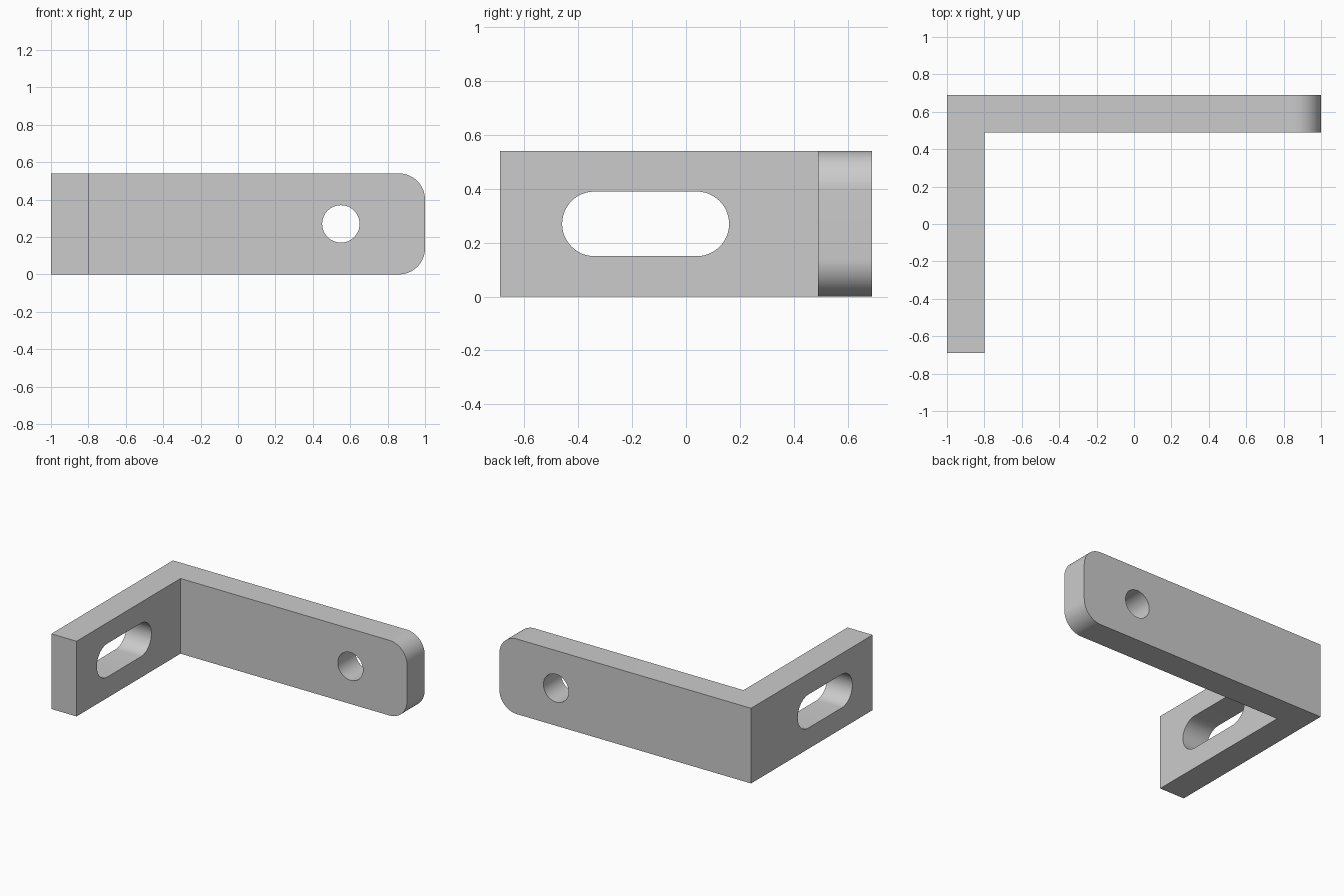
import bpy
import bmesh
from math import cos, sin, pi, radians
from mathutils import Vector

LENGTH, DEPTH, HEIGHT, THICK = 2.0, 1.38, 0.54, 0.2
CORNER = 0.14
MID = HEIGHT / 2

if "Cube" in bpy.data.objects:
    bpy.data.objects.remove(bpy.data.objects["Cube"], do_unlink=True)

# Plain grey metal
grey = bpy.data.materials.new("grey_metal")
colour = (0.6, 0.6, 0.6, 1)
grey.use_nodes = True
grey.diffuse_color = colour
grey.node_tree.nodes["Principled BSDF"].inputs["Base Color"].default_value = colour


def prism(name, outline, direction, round_ends=False):
    """Extrude a closed outline, optionally rounding the far +x upright corners."""
    bm = bmesh.new()
    face = bm.faces.new([bm.verts.new(p) for p in outline])
    new = bmesh.ops.extrude_face_region(bm, geom=[face], use_keep_orig=True)["geom"]
    bmesh.ops.translate(bm, vec=direction,
                        verts=[g for g in new if isinstance(g, bmesh.types.BMVert)])
    if round_ends:
        edges = [e for e in bm.edges
                 if all(v.co.x > LENGTH / 2 - 0.01 for v in e.verts)
                 and abs(e.verts[0].co.z - e.verts[1].co.z) < 0.01]
        bmesh.ops.bevel(bm, geom=edges, offset=CORNER, segments=16,
                        profile=0.5, affect='EDGES')
    bmesh.ops.recalc_face_normals(bm, faces=bm.faces)
    mesh = bpy.data.meshes.new(name)
    bm.to_mesh(mesh)
    bm.free()
    mesh.materials.append(grey)
    obj = bpy.data.objects.new(name, mesh)
    bpy.context.collection.objects.link(obj)
    return obj


def slot_outline(centre, half_run, radius, steps=24):
    """Points (u, v) of a round hole stretched by half_run on both sides."""
    points = []
    for side in (1, -1):
        for i in range(steps + 1):
            a = -pi / 2 + pi * i / steps
            points.append((centre + side * (half_run + radius * cos(a)),
                           MID + side * radius * sin(a)))
    return points


# L-shaped bracket body with rounded end on the long arm
x, y = LENGTH / 2, DEPTH / 2
plan = [(-x, -y), (THICK - x, -y), (THICK - x, y - THICK),
        (x, y - THICK), (x, y), (-x, y)]
bracket = prism("angle_bracket", [(px, py, 0) for px, py in plan],
                Vector((0, 0, HEIGHT)), round_ends=True)

# Oblong slot through the short arm
slot = prism("slot_cutter",
             [(-x - 0.1, u, v) for u, v in slot_outline(-0.15, 0.19, 0.12)],
             Vector((THICK + 0.2, 0, 0)))

# Round bolt hole through the long arm
ring = [(0.55 + 0.1 * cos(2 * pi * i / 48), y - THICK - 0.1,
         MID + 0.1 * sin(2 * pi * i / 48)) for i in range(48)]
hole = prism("bolt_hole_cutter", ring, Vector((0, THICK + 0.2, 0)))

# Cut both openings
bpy.ops.object.select_all(action='DESELECT')
bracket.select_set(True)
bpy.context.view_layer.objects.active = bracket
for cutter in (slot, hole):
    cutter.hide_render = True
    mod = bracket.modifiers.new(cutter.name, 'BOOLEAN')
    mod.operation = 'DIFFERENCE'
    mod.solver = 'EXACT'
    mod.object = cutter
    bpy.ops.object.modifier_apply(modifier=mod.name)
    bpy.data.objects.remove(cutter, do_unlink=True)

bpy.ops.object.shade_smooth_by_angle(angle=radians(30))
